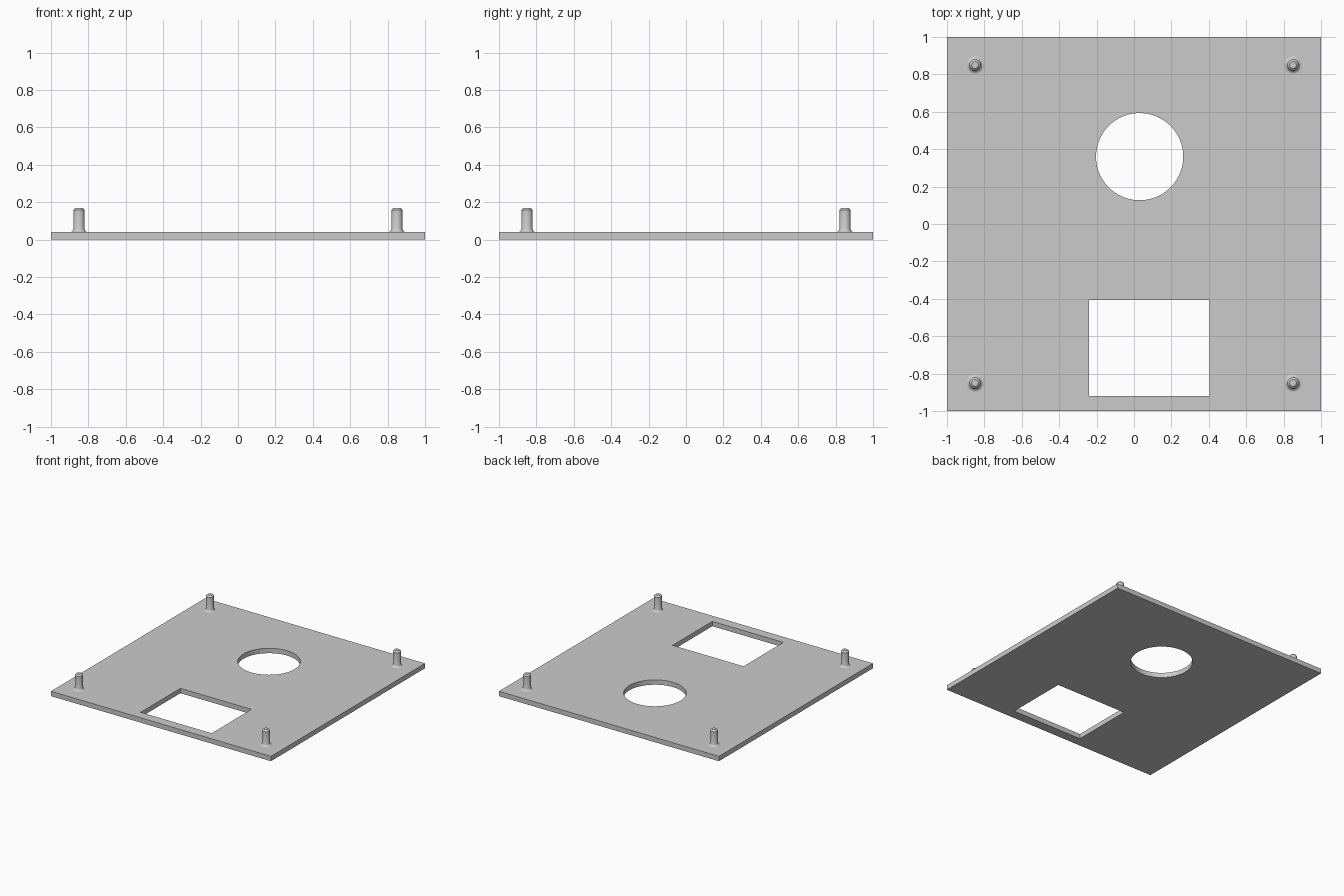
import bpy
import bmesh
from math import radians
from mathutils import Matrix, Vector

cube = bpy.data.objects.get("Cube")
if cube:
    bpy.data.objects.remove(cube, do_unlink=True)

THICKNESS = 0.04
PEG_OFFSET = 0.85

grey = bpy.data.materials.new("plain grey")
grey.use_nodes = True
grey.diffuse_color = (0.6, 0.6, 0.6, 1)
grey.node_tree.nodes["Principled BSDF"].inputs["Base Color"].default_value = grey.diffuse_color


def add_object(name, bm):
    bmesh.ops.recalc_face_normals(bm, faces=bm.faces)
    mesh = bpy.data.meshes.new(name)
    bm.to_mesh(mesh)
    bm.free()
    mesh.materials.append(grey)
    obj = bpy.data.objects.new(name, mesh)
    bpy.context.collection.objects.link(obj)
    return obj


def box(name, low, high):
    low, high = Vector(low), Vector(high)
    bm = bmesh.new()
    bmesh.ops.create_cube(bm, size=1, matrix=Matrix.Translation((low + high) / 2)
                          @ Matrix.Diagonal((*(high - low), 1)))
    return add_object(name, bm)


def shade(obj):
    bpy.ops.object.select_all(action="DESELECT")
    obj.select_set(True)
    bpy.context.view_layer.objects.active = obj
    bpy.ops.object.shade_smooth_by_angle(angle=radians(25))


# Square base plate
plate = box("base_plate", (-1, -1, 0), (1, 1, THICKNESS))

# Rectangular and round openings cut through the plate
window = box("window_cutter", (-0.24, -0.92, -0.1), (0.405, -0.405, 0.2))
bm = bmesh.new()
bmesh.ops.create_cone(bm, cap_ends=True, segments=96, radius1=0.233, radius2=0.233,
                      depth=0.4, matrix=Matrix.Translation((0.03, 0.36, 0)))
round_hole = add_object("round_hole_cutter", bm)

bpy.context.view_layer.objects.active = plate
for cutter in (window, round_hole):
    cutter.hide_render = True
    cut = plate.modifiers.new("cut", "BOOLEAN")
    cut.operation = "DIFFERENCE"
    cut.solver = "EXACT"
    cut.object = cutter
    bpy.ops.object.modifier_apply(modifier=cut.name)
    bpy.data.objects.remove(cutter, do_unlink=True)
shade(plate)

# Corner pegs: filleted foot, straight shaft, chamfered tip (radius, height)
PROFILE = [(0.046, 0), (0.038, 0.003), (0.033, 0.008), (0.03, 0.016),
           (0.03, 0.118), (0.018, 0.13), (0, 0.13)]


def peg(name, x, y):
    bm = bmesh.new()
    points = [bm.verts.new((r, 0, THICKNESS + z)) for r, z in PROFILE]
    edges = [bm.edges.new(pair) for pair in zip(points, points[1:])]
    bmesh.ops.spin(bm, geom=points + edges, cent=(0, 0, 0), axis=(0, 0, 1),
                   angle=radians(360), steps=32)
    bmesh.ops.remove_doubles(bm, verts=bm.verts, dist=0.0001)
    bmesh.ops.translate(bm, verts=bm.verts, vec=(x, y, 0))
    shade(add_object(name, bm))


for side, x in (("left", PEG_OFFSET), ("right", -PEG_OFFSET)):
    for end, y in (("front", -PEG_OFFSET), ("back", PEG_OFFSET)):
        peg(f"{end}_{side}_peg", x, y)
